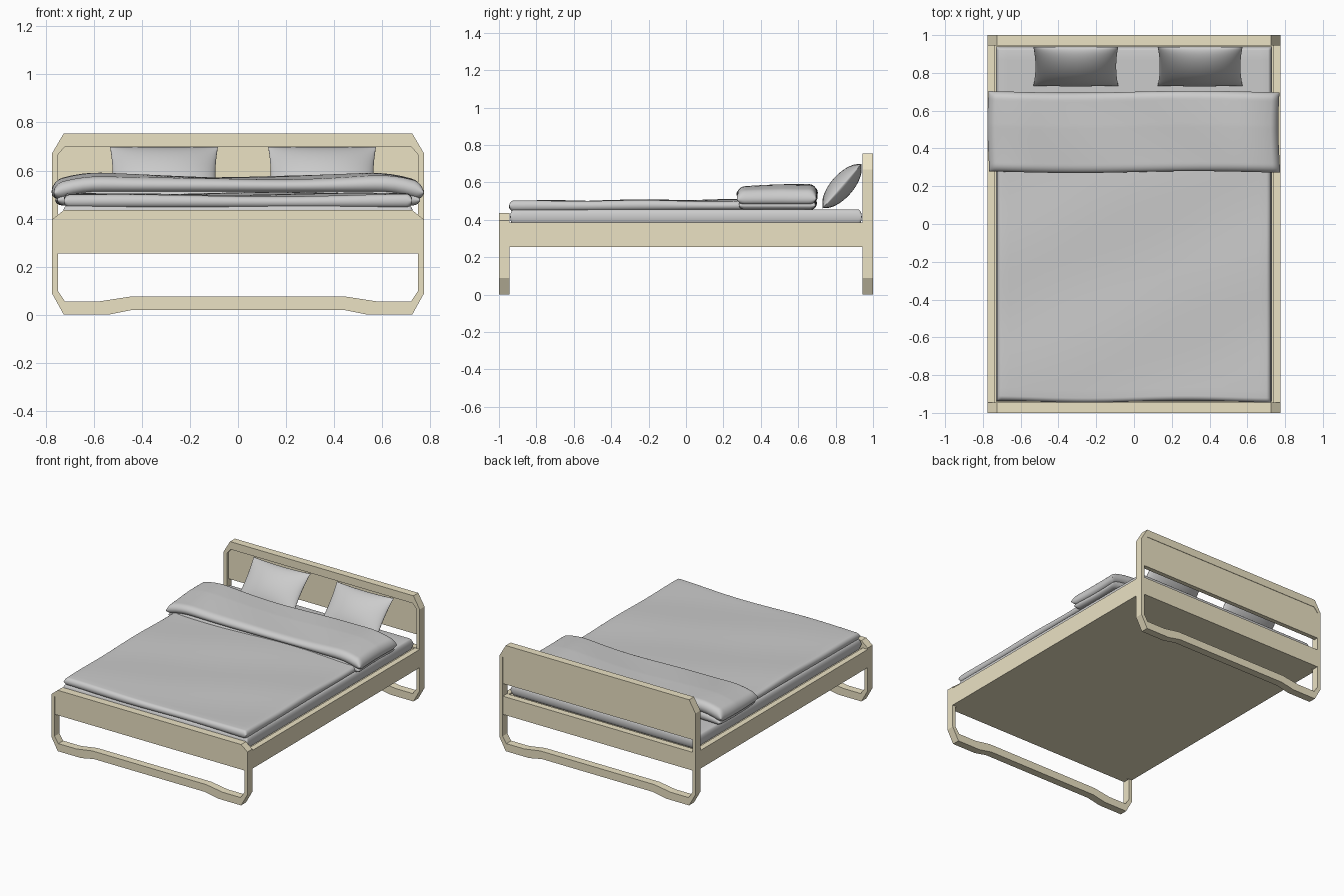
import bpy, bmesh, math
from mathutils import Matrix, Vector

if "Cube" in bpy.data.objects:
    bpy.data.objects.remove(bpy.data.objects["Cube"])

wood = bpy.data.materials.new("pale_wood")
wood.diffuse_color = (0.83, 0.76, 0.55, 1)
wood.use_nodes = True
wood.node_tree.nodes["Principled BSDF"].inputs["Base Color"].default_value = wood.diffuse_color


def finish(name, bm, mat=None, smooth=None):
    bmesh.ops.recalc_face_normals(bm, faces=bm.faces)
    me = bpy.data.meshes.new(name)
    bm.to_mesh(me)
    bm.free()
    ob = bpy.data.objects.new(name, me)
    bpy.context.collection.objects.link(ob)
    if mat:
        me.materials.append(mat)
    if smooth:
        bpy.ops.object.select_all(action='DESELECT')
        ob.select_set(True)
        bpy.context.view_layer.objects.active = ob
        bpy.ops.object.shade_smooth_by_angle(angle=math.radians(smooth))
    return ob


def box(name, x0, x1, y0, y1, z0, z1):
    bm = bmesh.new()
    bmesh.ops.create_cube(bm, size=1)
    for v in bm.verts:
        v.co = Vector(((x0 + x1) / 2 + v.co.x * (x1 - x0),
                       (y0 + y1) / 2 + v.co.y * (y1 - y0),
                       (z0 + z1) / 2 + v.co.z * (z1 - z0)))
    return finish(name, bm, wood)


def ring_frame(name, half_outer, half_inner, y0, y1):
    """Closed frame: right-half outlines are mirrored, then bridged."""
    def full(h):
        return h + [(-x, z) for x, z in reversed(h)]
    loops = [full(half_outer), full(half_inner)]
    bm = bmesh.new()
    rings = [[bm.verts.new((x, y, z)) for x, z in loops[k]]
             for k, y in ((0, y0), (0, y1), (1, y1), (1, y0))]
    n = len(rings[0])
    for a, b in zip(rings, rings[1:] + rings[:1]):
        for i in range(n):
            j = (i + 1) % n
            bm.faces.new((a[i], a[j], b[j], b[i]))
    return finish(name, bm, wood)


def samples(a, b, r, n, k=6):
    """Positions from a to b, packed towards both rounded ends."""
    end = [r * (1 - math.cos(math.pi / 2 * i / k)) for i in range(k)]
    mid = [a + r + (b - a - 2 * r) * i / n for i in range(n + 1)]
    return [a + e for e in end] + mid + [b - e for e in reversed(end)]


def two_sided(name, us, vs, top, bottom, smooth=60):
    """Closed soft sheet: two grids sharing their border vertices."""
    bm = bmesh.new()
    nu, nv = len(us), len(vs)
    grids = []
    for f in (top, bottom):
        g = {}
        for i, u in enumerate(us):
            for j, v in enumerate(vs):
                rim = i in (0, nu - 1) or j in (0, nv - 1)
                g[i, j] = grids[0][i, j] if rim and grids else bm.verts.new(f(u, v))
        grids.append(g)
        for i in range(nu - 1):
            for j in range(nv - 1):
                bm.faces.new((g[i, j], g[i + 1, j], g[i + 1, j + 1], g[i, j + 1]))
    return finish(name, bm, None, smooth)


def soft_slab(name, x0, x1, y0, y1, r, ztop, zbot, warp=lambda x, y: (x, y)):
    def edge(t, a, b):
        d = min(1, max(0, min(t - a, b - t) / r))
        return math.sqrt(max(0, 1 - (1 - d) ** 2))

    def side(s):
        def f(x, y):
            m, h = (ztop(x, y) + zbot(x, y)) / 2, (ztop(x, y) - zbot(x, y)) / 2
            wx, wy = warp(x, y)
            return (wx, wy, m + s * h * edge(x, x0, x1) * edge(y, y0, y1))
        return f
    return two_sided(name, samples(x0, x1, r, 36), samples(y0, y1, r, 36), side(1), side(-1))


def pillow(name, cx, hw, hh, thick, cy, cz, angle):
    us = [math.sin(math.pi / 2 * i / 14) for i in range(-14, 15)]
    M = Matrix.Translation((cx, cy, cz)) @ Matrix.Rotation(angle, 4, 'X')

    def side(s):
        def f(u, v):
            x = hw * u * (1 - 0.05 * (1 - v * v))
            y = hh * v * (1 - 0.05 * (1 - u * u))
            z = s * thick * max(0, (1 - u * u) * (1 - v * v)) ** 0.6
            return M @ Vector((x, y, z))
        return f
    return two_sided(name, us, us, side(1), side(-1), 80)


# End frames: shared foot outline, different heights
foot_out = [(.44, .02), (.54, 0), (.725, 0), (.775, .09)]
foot_in = [(.45, .075), (.58, .055), (.72, .055), (.75, .1)]
ring_frame("footboard_frame", foot_out + [(.775, .395), (.725, .435)],
           foot_in + [(.75, .385), (.72, .405)], -1, -.945)
ring_frame("headboard_frame", foot_out + [(.775, .67), (.725, .755)],
           foot_in + [(.75, .665), (.72, .70)], .945, 1)

# Panels inside the end frames
box("footboard_panel", -.752, .752, -.997, -.95, .255, .408)
box("headboard_panel", -.752, .752, .965, .997, .475, .702)
box("headboard_lower_rail", -.752, .752, .95, .997, .255, .385)

# Side rails and base
for s, n in ((-1, "left"), (1, "right")):
    box(n + "_side_rail", min(s * .735, s * .775), max(s * .735, s * .775),
        -.947, .947, .255, .385)
box("bed_base", -.737, .737, -.95, .95, .255, .375)

# Mattress
soft_slab("mattress", -.73, .73, -.94, .94, .02,
          lambda x, y: .455, lambda x, y: .373)

# Thin cover lying over the mattress, with gentle wrinkles
def cover_top(x, y):
    w = .004 * math.sin(5 * x + 3 * y) + .003 * math.sin(9 * y - 4 * x)
    return .497 + .006 * (y + .94) + w


soft_slab("cover", -.725, .725, -.94, .62, .025, cover_top,
          lambda x, y: .445 + .008 * min(1, y + .94),
          lambda x, y: (x, y + .006 * math.sin(6 * x) * (y < -.8)))

# Folded-back part of the cover: two layers drooping at the sides
def droop(x):
    return max(0, (abs(x) - .58) / .195) ** 2


def fold_top(x, y):
    back = min(1, max(0, (y - .27) / .25))
    return (.562 + .012 * back + .014 * min(1, (x / .55) ** 2)
            + .003 * math.sin(7 * x + 9 * y) - .035 * droop(x))


def skew(x, y):
    return x + .006 * math.sin(9 * y), y + .005 * math.sin(5 * x)


soft_slab("fold_upper_layer", -.77, .77, .275, .70, .04, fold_top,
          lambda x, y: .508 - .04 * droop(x), skew)
soft_slab("fold_lower_layer", -.755, .755, .285, .695, .03,
          lambda x, y: .522 - .03 * droop(x), lambda x, y: .455, skew)

# Pillows leaning on the headboard
tilt = math.atan2(.235, .205)
pillow("left_pillow", -.308, .225, .158, .06, .834, .58, tilt)
pillow("right_pillow", .35, .225, .158, .06, .834, .58, tilt)
